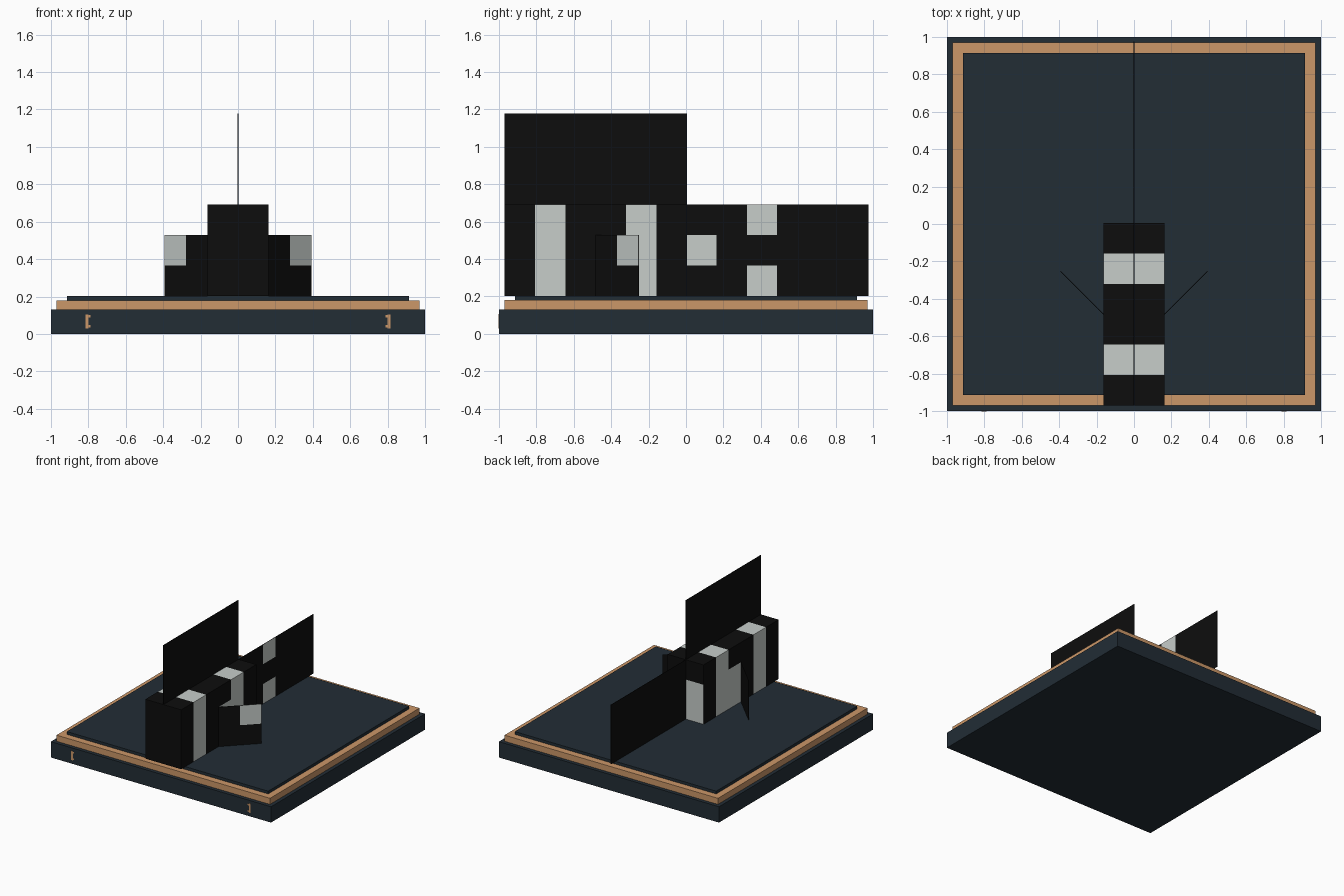
import bpy
import bmesh
from math import radians
from mathutils import Matrix, Vector

cube = bpy.data.objects.get("Cube")
if cube:
    bpy.data.objects.remove(cube, do_unlink=True)


def material(name, rgb):
    m = bpy.data.materials.new(name)
    m.use_nodes = True
    m.diffuse_color = (*rgb, 1)
    bsdf = m.node_tree.nodes["Principled BSDF"]
    bsdf.inputs["Base Color"].default_value = (*rgb, 1)
    bsdf.inputs["Roughness"].default_value = 0.9
    return m


navy = material("dark navy", (0.016, 0.026, 0.036))
tan = material("warm tan", (0.6, 0.31, 0.14))
black = material("near black", (0.004, 0.004, 0.004))
pale = material("pale grey", (0.57, 0.61, 0.59))

P = 0.1625       # size of one square cell
THIN = 0.003     # thickness of a fin
DECK = 0.203     # top of the base
NOSE = -0.97     # front end of the body


def block(name, low, high, mats, cuts=(1, 1, 1), rule=None, place=None):
    """Box from low to high, split into cells; rule(cell, normal) picks pale faces."""
    low, high = Vector(low), Vector(high)
    size = high - low
    bm = bmesh.new()
    bmesh.ops.create_cube(bm, size=1)
    for v in bm.verts:
        v.co = [low[a] + (v.co[a] + 0.5) * size[a] for a in range(3)]
    for axis in range(3):
        normal = Vector([float(a == axis) for a in range(3)])
        for i in range(1, cuts[axis]):
            bmesh.ops.bisect_plane(bm, geom=bm.verts[:] + bm.edges[:] + bm.faces[:],
                                   plane_co=low + size * (i / cuts[axis]), plane_no=normal)
    bm.normal_update()
    if rule:
        for f in bm.faces:
            c = f.calc_center_median() - low
            cell = [min(int(c[a] / size[a] * cuts[a]), cuts[a] - 1) for a in range(3)]
            f.material_index = int(rule(cell, f.normal))
    if place:
        bm.transform(place)
    mesh = bpy.data.meshes.new(name)
    bm.to_mesh(mesh)
    bm.free()
    for m in mats:
        mesh.materials.append(m)
    ob = bpy.data.objects.new(name, mesh)
    bpy.context.collection.objects.link(ob)
    return ob


def mirror(ob):
    ob.modifiers.new("mirror", 'MIRROR').use_axis[0] = True


# Stepped display base
for name, half, z0, z1, mat in (("base_plinth", 1, 0, 0.13, navy),
                                ("base_trim", 0.97, 0.13, 0.18, tan),
                                ("base_deck", 0.915, 0.18, DECK, navy)):
    block(name, (-half, -half, z0), (half, half, z1), [mat])

# Bracket ornaments on the front edge of the base
for name, x0, x1, z0, z1 in (("bracket_stem", 0.8, 0.815, 0.03, 0.105),
                             ("bracket_top", 0.788, 0.8, 0.088, 0.1),
                             ("bracket_bottom", 0.788, 0.8, 0.035, 0.047)):
    mirror(block(name, (x0, -1.002, z0), (x1, -0.99, z1), [tan]))


# Striped body: bands on the sides and top, patches by the fins and tail
def body_rule(cell, n):
    if n.y > 0.5:
        return cell[2] < 2
    if n.y < -0.5:
        return False
    return cell[1] in (1, 4) or (abs(n.x) > 0.5 and cell[1] == 3 and cell[2] < 2)


block("body", (-P, NOSE, DECK), (P, NOSE + 6 * P, DECK + 3 * P),
      [black, pale], (2, 6, 3), body_rule)

# Tall flat fin on the back
block("top_fin", (-THIN / 2, NOSE, DECK + 3 * P),
      (THIN / 2, NOSE + 6 * P, DECK + 6 * P), [black])


# Flat tail with patches on one side
def tail_rule(cell, n):
    return n.x > 0.5 and (cell[1], cell[2]) in ((0, 1), (2, 0), (2, 2))


block("tail_fin", (-THIN / 2, 0, DECK), (THIN / 2, 6 * P, DECK + 3 * P),
      [black, pale], (1, 6, 3), tail_rule)


# Side fins swept back at an angle, with a patch on the outer upper corner
def fin_rule(cell, n):
    return n.y < -0.5 and cell[0] == 1 and cell[2] == 1


sweep = Matrix.Translation((P, NOSE + 3 * P, DECK)) @ Matrix.Rotation(radians(45), 4, 'Z')
mirror(block("side_fins", (0, -THIN / 2, 0), (2 * P, THIN / 2, 2 * P),
             [black, pale], (2, 1, 2), fin_rule, sweep))
